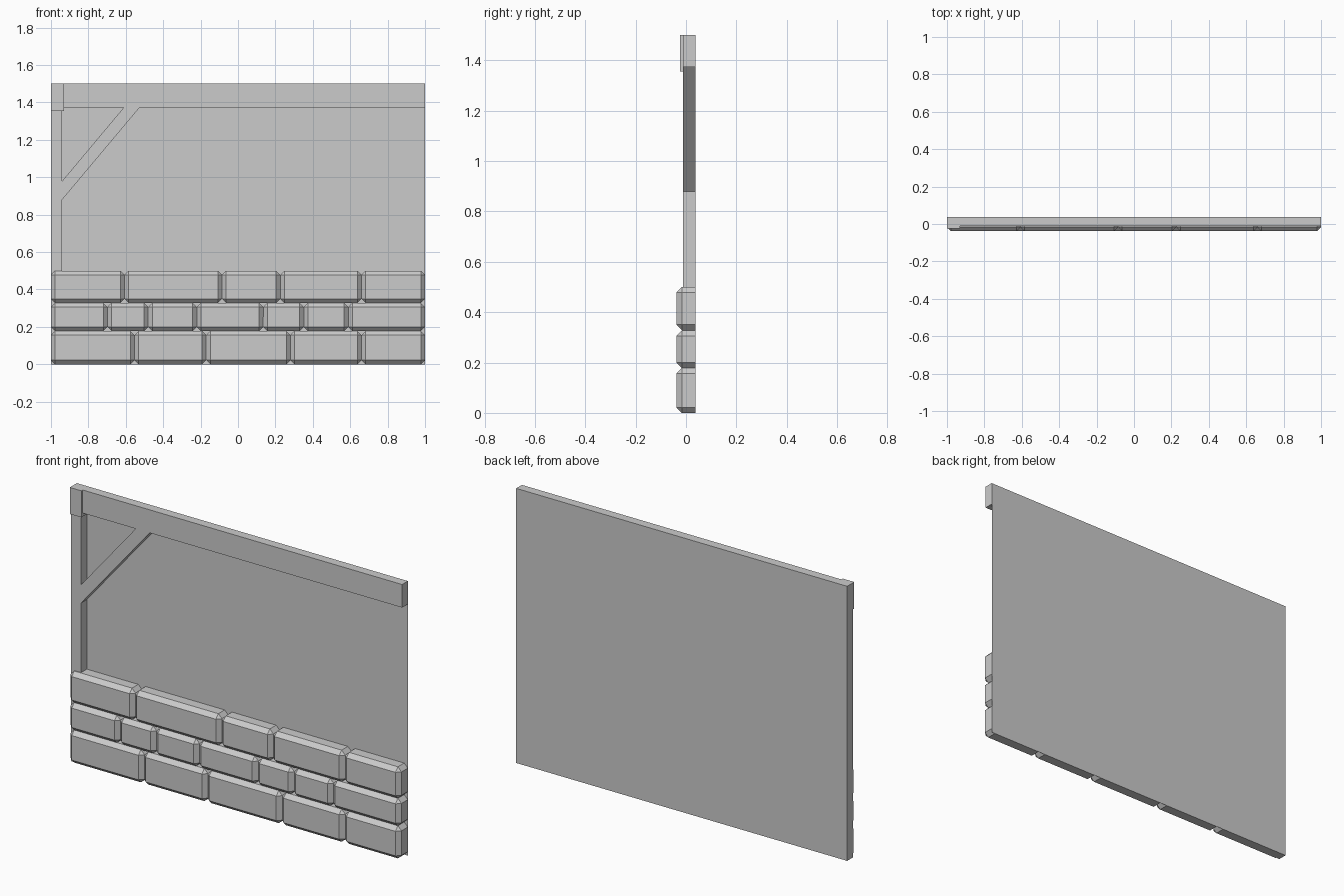
import bpy, bmesh

if "Cube" in bpy.data.objects:
    bpy.data.objects.remove(bpy.data.objects["Cube"])

BACK, FRAME_Y, CAP_Y, BRICK_Y = 0.0375, -0.012, -0.024, -0.0385


def make_object(name, bm):
    mesh = bpy.data.meshes.new(name)
    bm.to_mesh(mesh)
    bm.free()
    obj = bpy.data.objects.new(name, mesh)
    bpy.context.collection.objects.link(obj)
    return obj


def add_block(bm, x0, x1, y0, z0, z1, bevel=0.0):
    """Block open at the back, with optional chamfers on its front and sides."""
    b = bmesh.new()
    bmesh.ops.create_cube(b, size=1)
    for v in b.verts:
        v.co.x = x1 if v.co.x > 0 else x0
        v.co.y = BACK if v.co.y > 0 else y0
        v.co.z = z1 if v.co.z > 0 else z0
    if bevel:
        edges = [e for e in b.edges if min(v.co.y for v in e.verts) < BACK - 0.01]
        bmesh.ops.bevel(b, geom=edges, offset=bevel, segments=1,
                        profile=0.5, affect='EDGES')
    rear = [f for f in b.faces if all(v.co.y > BACK - 1e-4 for v in f.verts)]
    bmesh.ops.delete(b, geom=rear, context='FACES')
    temp = bpy.data.meshes.new("temp")
    b.to_mesh(temp)
    b.free()
    bm.from_mesh(temp)
    bpy.data.meshes.remove(temp)


# Plaster wall: a single sheet at the back
bm = bmesh.new()
corners = [(1, 0), (-1, 0), (-1, 1.5), (1, 1.5)]
bm.faces.new([bm.verts.new((x, BACK, z)) for x, z in corners])
panel = make_object("wall_panel", bm)

# Timber frame: post, top beam and diagonal brace as one flush outline
outline = [(-1, 0), (-0.94, 0), (-0.94, 0.88), (-0.525, 1.374),
           (1, 1.374), (1, 1.5), (-1, 1.5)]
opening = [(-0.94, 0.98), (-0.61, 1.374), (-0.94, 1.374)]
bm = bmesh.new()
for loop in (outline, opening):
    vs = [bm.verts.new((x, FRAME_Y, z)) for x, z in loop]
    for i, v in enumerate(vs):
        bm.edges.new((v, vs[(i + 1) % len(vs)]))
bmesh.ops.triangle_fill(bm, edges=bm.edges[:], use_beauty=True, normal=(0, -1, 0))
rim = [e for e in bm.edges if e.is_boundary]
sides = bmesh.ops.extrude_edge_only(bm, edges=rim)["geom"]
for v in sides:
    if isinstance(v, bmesh.types.BMVert):
        v.co.y = BACK
bmesh.ops.recalc_face_normals(bm, faces=bm.faces[:])
make_object("timber_frame", bm)

# Corner cap where post and beam meet
bm = bmesh.new()
add_block(bm, -1, -0.93, CAP_Y, 1.355, 1.5)
make_object("corner_cap", bm)

# Stone courses: bottom, top and joint positions
courses = [
    ("lower", 0.0, 0.178, [-0.553, -0.17, 0.28, 0.66]),
    ("middle", 0.178, 0.328, [-0.698, -0.48, -0.22, 0.135, 0.352, 0.59]),
    ("upper", 0.328, 0.5, [-0.607, -0.085, 0.226, 0.66]),
]
for name, z0, z1, joints in courses:
    xs = [-1] + joints + [1]
    bm = bmesh.new()
    for x0, x1 in zip(xs, xs[1:]):
        add_block(bm, x0, x1, BRICK_Y, z0, z1, bevel=0.022)
    make_object(name + "_stone_course", bm)
